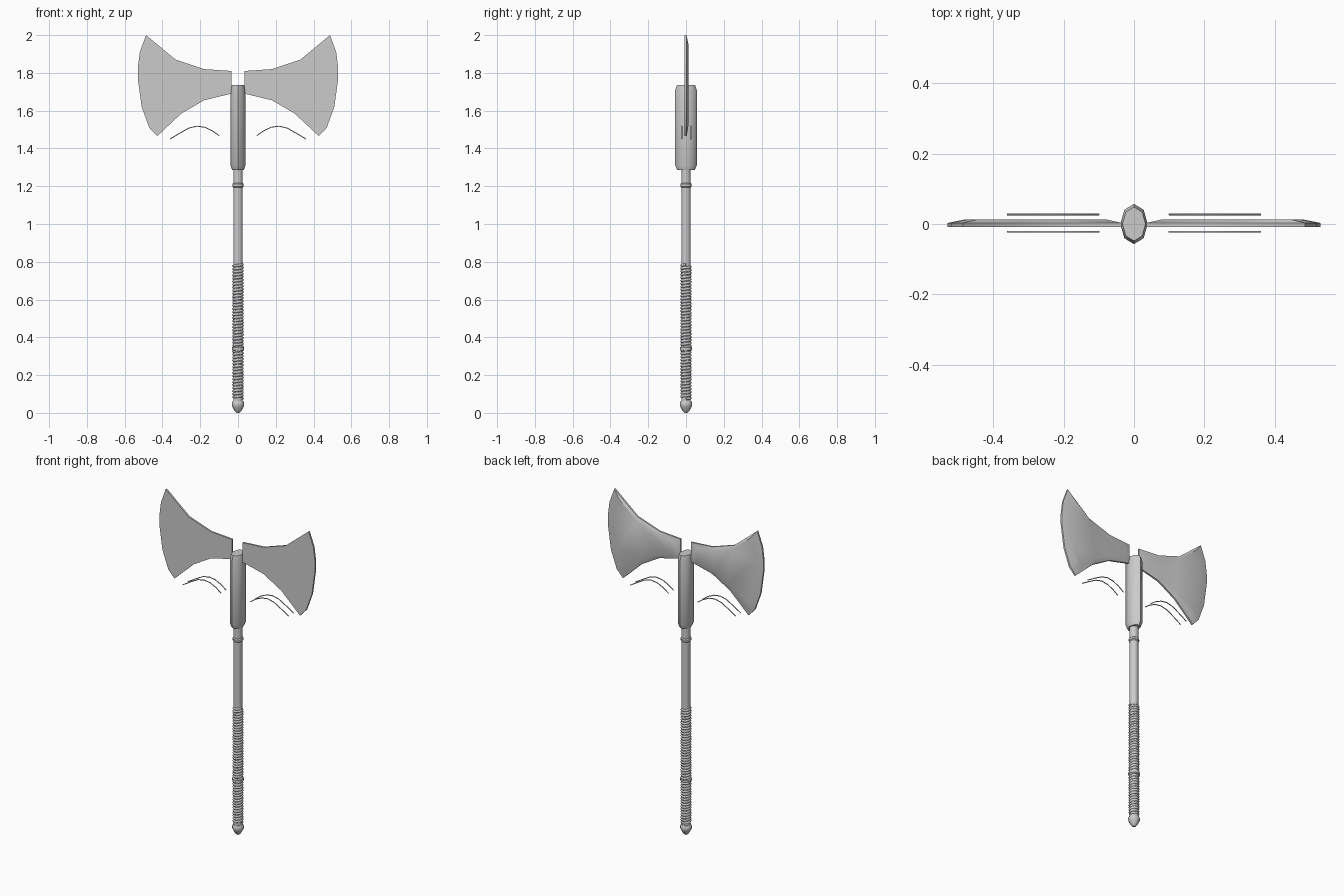
import bpy, bmesh, math

cube = bpy.data.objects.get("Cube")
if cube:
    bpy.data.objects.remove(cube, do_unlink=True)

# One plain steel grey for every part
steel = bpy.data.materials.new("steel_grey")
steel.use_nodes = True
grey = (0.6, 0.6, 0.6, 1)
steel.diffuse_color = grey
steel.node_tree.nodes["Principled BSDF"].inputs["Base Color"].default_value = grey


def finish(name, bm, angle=35):
    bmesh.ops.recalc_face_normals(bm, faces=bm.faces)
    mesh = bpy.data.meshes.new(name)
    bm.to_mesh(mesh)
    bm.free()
    mesh.materials.append(steel)
    obj = bpy.data.objects.new(name, mesh)
    bpy.context.collection.objects.link(obj)
    bpy.ops.object.select_all(action="DESELECT")
    bpy.context.view_layer.objects.active = obj
    obj.select_set(True)
    bpy.ops.object.shade_smooth_by_angle(angle=math.radians(angle))
    return obj


def bridge(bm, a, b):
    n = len(a)
    for i in range(n):
        j = (i + 1) % n
        bm.faces.new((a[i], a[j], b[j], b[i]))


def lathe(name, profile, sides=12, sx=1.0, sy=1.0, angle=35):
    """Capped stack of rings from (radius, z) pairs."""
    bm = bmesh.new()
    rings = []
    for r, z in profile:
        rings.append([bm.verts.new((r * sx * math.cos(k * math.tau / sides),
                                    r * sy * math.sin(k * math.tau / sides), z))
                      for k in range(sides)])
    for a, b in zip(rings, rings[1:]):
        bridge(bm, a, b)
    bm.faces.new(rings[0])
    bm.faces.new(rings[-1])
    return finish(name, bm, angle)


def wire(name, points, radius, resolution=1):
    curve = bpy.data.curves.new(name, "CURVE")
    curve.dimensions = "3D"
    curve.bevel_depth = radius
    curve.bevel_resolution = resolution
    curve.use_fill_caps = True
    spline = curve.splines.new("POLY")
    spline.points.add(len(points) - 1)
    for p, co in zip(spline.points, points):
        p.co = (*co, 1)
    spline.use_smooth = True
    curve.materials.append(steel)
    obj = bpy.data.objects.new(name, curve)
    bpy.context.collection.objects.link(obj)
    return obj


# Handle: shaft, collars, pointed pommel
lathe("shaft", [(0.025, 0.06), (0.025, 1.30)])


def collar(name, z, r, half):
    lathe(name, [(0.024, z - half), (r, z - half * 0.5),
                 (r, z + half * 0.5), (0.024, z + half)])


collar("upper_collar", 1.205, 0.030, 0.012)
collar("grip_collar", 0.34, 0.033, 0.012)
lathe("pommel", [(0.008, 0), (0.018, 0.010), (0.029, 0.030), (0.033, 0.040),
                 (0.033, 0.053), (0.027, 0.064)])

# Cord wound around the grip
turns, steps = 44, 10
cord = []
for i in range(turns * steps + 1):
    a = i * math.tau / steps
    cord.append((0.0235 * math.cos(a), 0.0235 * math.sin(a),
                 0.075 + 0.71 * i / (turns * steps)))
wire("grip_cord", cord, 0.0075)

# Eight-sided oval head socket with chamfered ends
lathe("head_socket", [(0.8, 1.285), (1, 1.31), (1, 1.71), (0.84, 1.735)],
      sides=8, sx=0.039, sy=0.057, angle=50)

# Blade outline, from inner top around the cutting edge to inner bottom
OUTLINE = [(0.035, 1.81), (0.18, 1.82), (0.33, 1.87), (0.487, 2.0),
           (0.52, 1.91), (0.53, 1.83), (0.53, 1.765), (0.51, 1.62),
           (0.47, 1.51), (0.428, 1.465), (0.30, 1.585), (0.18, 1.655),
           (0.035, 1.69)]


def blade(name, side):
    """Flat front, thin rim and a raised plateau with sloping borders behind."""
    bm = bmesh.new()
    mid = 1.745
    plateau = [(0.08 + (x - 0.035) * 0.81, mid + (z - mid) * 0.8) for x, z in OUTLINE]
    layers = [[bm.verts.new((side * x, y, z)) for x, z in shape]
              for shape, y in ((OUTLINE, -0.008), (OUTLINE, 0.003), (plateau, 0.013))]
    bridge(bm, layers[0], layers[1])
    bridge(bm, layers[1], layers[2])
    bm.faces.new(layers[0])
    bm.faces.new(layers[2])
    return finish(name, bm)


# Curved wires below the blades, one in front and one behind on each side
ARC = [(0.10, 1.468), (0.135, 1.493), (0.175, 1.512), (0.217, 1.518),
       (0.26, 1.508), (0.31, 1.48), (0.36, 1.45)]
for label, side in (("left", 1), ("right", -1)):
    blade(label + "_blade", side)
    for place, y in (("front", -0.022), ("back", 0.027)):
        wire(f"{label}_{place}_wire", [(side * x, y, z) for x, z in ARC], 0.0028)
